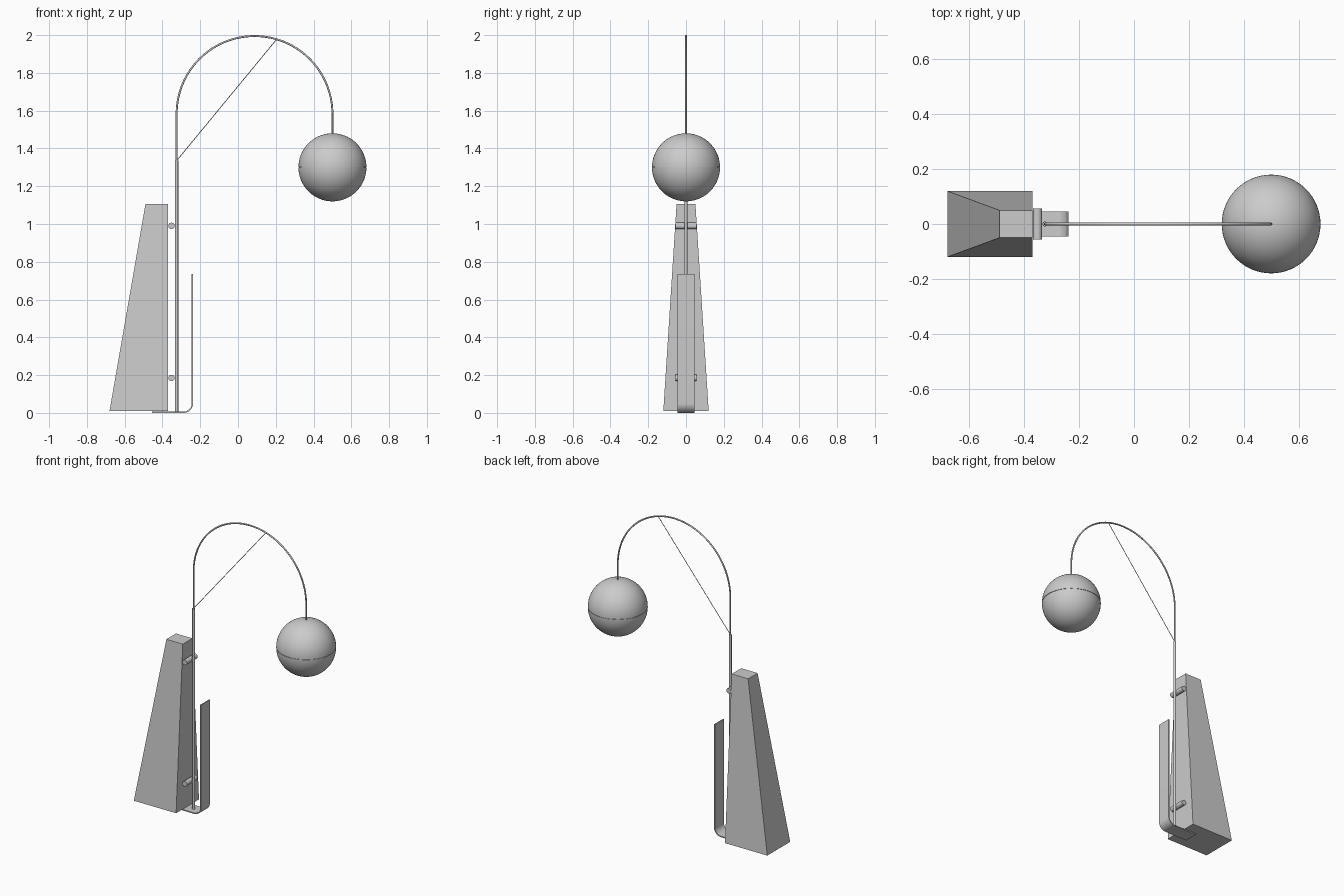
import bpy, bmesh, math
from mathutils import Vector

cube = bpy.data.objects.get("Cube")
if cube:
    bpy.data.objects.remove(cube, do_unlink=True)

grey = bpy.data.materials.new("soft_grey")
grey.use_nodes = True
colour = (0.6, 0.6, 0.6, 1)
grey.diffuse_color = colour
grey.node_tree.nodes["Principled BSDF"].inputs["Base Color"].default_value = colour

POLE_X = -0.325
LAMP_X = 0.5


def add_mesh(name, bm, smooth=True):
    bmesh.ops.recalc_face_normals(bm, faces=bm.faces)
    mesh = bpy.data.meshes.new(name)
    bm.to_mesh(mesh)
    bm.free()
    obj = bpy.data.objects.new(name, mesh)
    bpy.context.collection.objects.link(obj)
    mesh.materials.append(grey)
    if smooth:
        bpy.ops.object.select_all(action='DESELECT')
        obj.select_set(True)
        bpy.context.view_layer.objects.active = obj
        bpy.ops.object.shade_smooth_by_angle(angle=math.radians(35))
    return obj


def tube(name, points, radius, sides=16):
    """Round bar swept along a path in the xz plane, or a straight line."""
    bm = bmesh.new()
    pts = [Vector(p) for p in points]
    rings = []
    for i, p in enumerate(pts):
        along = (pts[min(i + 1, len(pts) - 1)] - pts[max(i - 1, 0)]).normalized()
        u = Vector((1, 0, 0)) if abs(along.y) > 0.9 else Vector((0, 1, 0))
        v = along.cross(u)
        ring = []
        for k in range(sides):
            a = math.tau * k / sides
            ring.append(bm.verts.new(p + radius * (math.cos(a) * u + math.sin(a) * v)))
        rings.append(ring)
    for r, s in zip(rings, rings[1:]):
        for k in range(sides):
            n = (k + 1) % sides
            bm.faces.new((r[k], r[n], s[n], s[k]))
    bm.faces.new(rings[0])
    bm.faces.new(rings[-1])
    return add_mesh(name, bm)


def arc(cx, cz, radius, start, end, steps):
    angles = [math.radians(start + (end - start) * i / steps) for i in range(steps + 1)]
    return [(cx + radius * math.cos(a), 0, cz + radius * math.sin(a)) for a in angles]


# Tapered counterweight with one upright side
bm = bmesh.new()
bottom, top = [
    [bm.verts.new((x, y, z)) for x, y in ((left, -w), (-0.37, -w), (-0.37, w), (left, w))]
    for left, w, z in ((-0.68, 0.12, 0.011), (-0.49, 0.05, 1.105))
]
bm.faces.new(bottom)
bm.faces.new(top)
for k in range(4):
    n = (k + 1) % 4
    bm.faces.new((bottom[k], bottom[n], top[n], top[k]))
add_mesh("counterweight", bm, smooth=False)

# Bent foot strip: flat under the weight, then turned upward
HALF, THICK, BEND = 0.046, 0.007, 0.05
cx = -0.238 - BEND
outer = [(-0.455, 0, 0)] + arc(cx, BEND, BEND, -90, 0, 12) + [(-0.238, 0, 0.735)]
inner = [(-0.455, 0, THICK)] + arc(cx, BEND, BEND - THICK, -90, 0, 12) + [(-0.238 - THICK, 0, 0.735)]
bm = bmesh.new()
rows = [[bm.verts.new((p[0], y, p[2])) for p in line]
        for line, y in ((outer, -HALF), (outer, HALF), (inner, HALF), (inner, -HALF))]
for k in range(4):
    a, b = rows[k], rows[(k + 1) % 4]
    for i in range(len(a) - 1):
        bm.faces.new((a[i], a[i + 1], b[i + 1], b[i]))
for end in (0, -1):
    bm.faces.new([row[end] for row in rows])
add_mesh("foot_strip", bm)

# Pole, crosswise pegs and curved arm
tube("pole", [(POLE_X, 0, 0.005), (POLE_X, 0, 1.335)], 0.009)
for label, z in (("lower", 0.185), ("upper", 0.99)):
    tube(label + "_peg", [(-0.352, -0.056, z), (-0.352, 0.056, z)], 0.017, 24)

RADIUS = (LAMP_X - POLE_X) / 2
MID = (LAMP_X + POLE_X) / 2
ARC_Z = 1.995 - RADIUS
tube("curved_arm",
     [(POLE_X, 0, 1.33)] + arc(MID, ARC_Z, RADIUS, 180, 0, 64) + [(LAMP_X, 0, 1.475)], 0.005)

# Tension cable from the pole top to the arm
hook = arc(MID, ARC_Z, RADIUS, 73.5, 0, 1)[0]
tube("tension_cable", [(POLE_X, 0, 1.335), hook], 0.002, 8)

# Globe with a fine seam round its middle
bm = bmesh.new()
R, GAP = 0.18, 0.6
profile = [(R, a) for a in [-90 + (90 - GAP) * i / 24 for i in range(25)]]
profile += [(R - 0.003, -GAP), (R - 0.003, GAP)]
profile += [(R, a) for a in [GAP + (90 - GAP) * i / 24 for i in range(25)]]
verts = [bm.verts.new((LAMP_X + r * math.cos(math.radians(a)), 0,
                       1.3 + r * math.sin(math.radians(a)))) for r, a in profile]
edges = [bm.edges.new(pair) for pair in zip(verts, verts[1:])]
bmesh.ops.spin(bm, geom=verts + edges, cent=(LAMP_X, 0, 0), axis=(0, 0, 1),
               angle=math.tau, steps=64)
bmesh.ops.remove_doubles(bm, verts=bm.verts, dist=0.0001)
add_mesh("globe_shade", bm)
